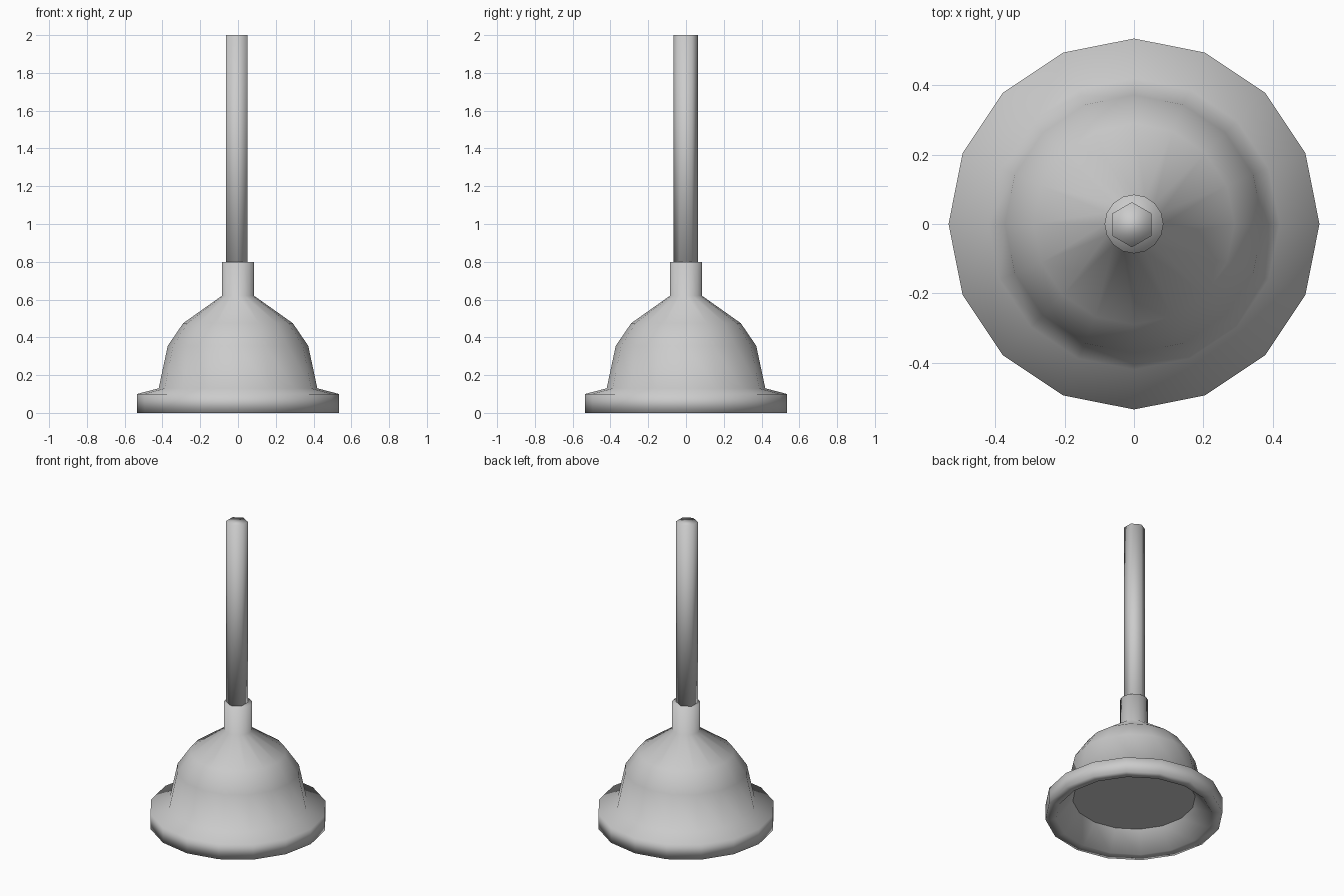
import bpy, bmesh
from math import pi, sin, cos

cube = bpy.data.objects.get("Cube")
if cube:
    bpy.data.objects.remove(cube)

grey = bpy.data.materials.new("plain grey")
grey.use_nodes = True
grey.diffuse_color = (0.6, 0.6, 0.6, 1)
grey.node_tree.nodes["Principled BSDF"].inputs["Base Color"].default_value = grey.diffuse_color


def lathe(name, profile, sides, start=0.0, centre=(0, 0), cap_first=True, cap_last=True, flat_last=False):
    """Turn a (radius, height) profile around z, with optional end caps."""
    bm = bmesh.new()
    rings = []
    for r, z in profile:
        angles = [start + 2 * pi * i / sides for i in range(sides)]
        rings.append([bm.verts.new((centre[0] + r * cos(a), centre[1] + r * sin(a), z)) for a in angles])
    for a, b in zip(rings, rings[1:]):
        for i in range(sides):
            j = (i + 1) % sides
            bm.faces.new((a[i], b[i], b[j], a[j]))
    if cap_first:
        bm.faces.new(rings[0])
    for f in bm.faces:
        f.smooth = True
    if cap_last:
        # A flat cap keeps its own boundary sharp
        cap = bm.faces.new(rings[-1][::-1])
        cap.smooth = not flat_last
        for e in cap.edges:
            e.smooth = not flat_last
    mesh = bpy.data.meshes.new(name)
    bm.to_mesh(mesh)
    bm.free()
    mesh.materials.append(grey)
    obj = bpy.data.objects.new(name, mesh)
    bpy.context.collection.objects.link(obj)
    return obj


# Rubber cup: collar, dome, flange, rim and recessed underside
lathe("rubber_cup", [(0.085, 0.8), (0.085, 0.62), (0.29, 0.475), (0.372, 0.355),
                     (0.42, 0.13), (0.535, 0.1), (0.535, 0), (0.47, 0), (0.37, 0.12)],
      16, flat_last=True)

# Six-sided wooden handle
lathe("handle", [(0.065, 2.0), (0.065, 0.7)], 6, start=pi / 2, centre=(-0.006, -0.002))
